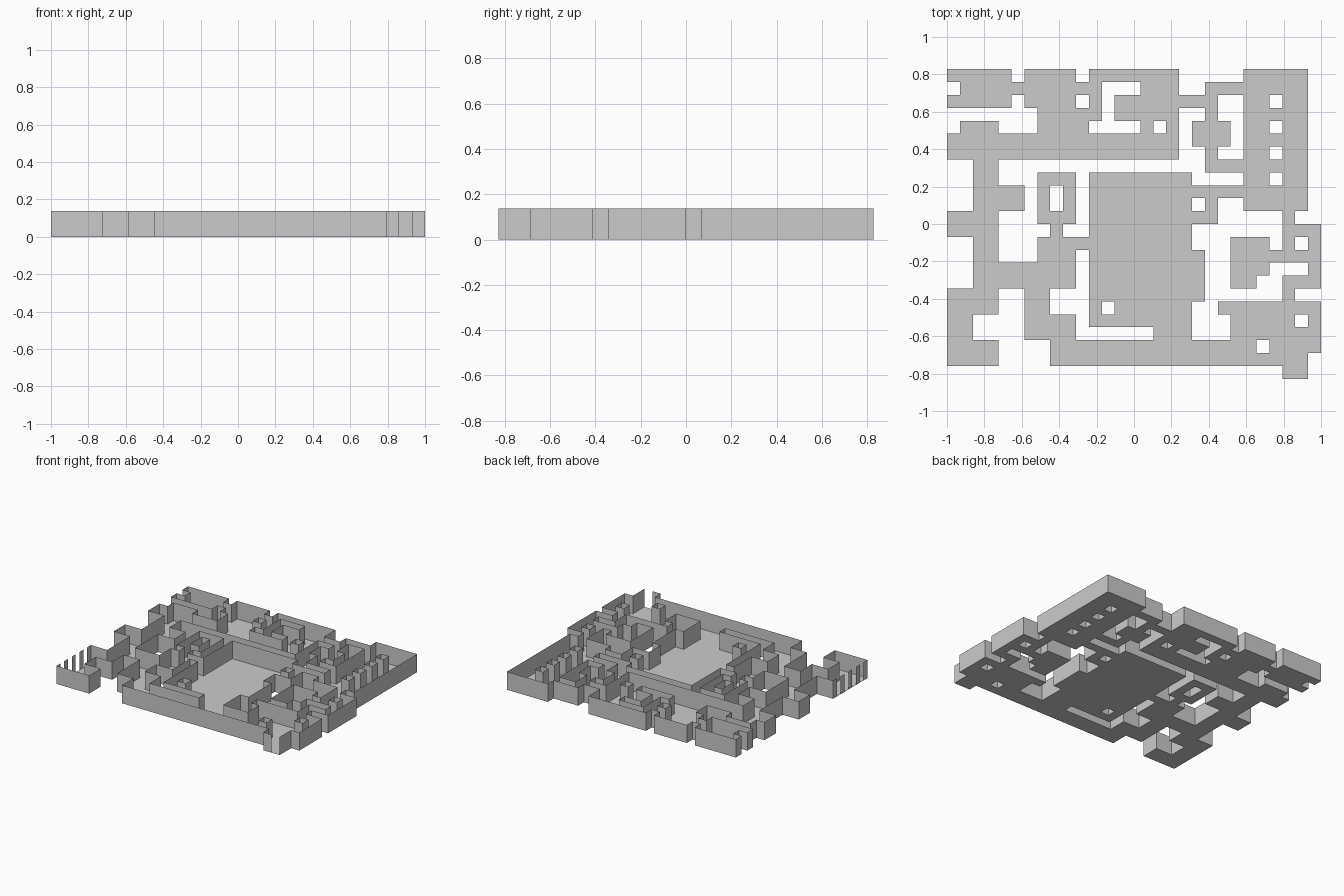
import bpy, bmesh

if "Cube" in bpy.data.objects:
    bpy.data.objects.remove(bpy.data.objects["Cube"])

# Maze on a grid of cells: column 0 at the left, row 0 at the back
COLS, ROWS = 29, 24
CELL = 2 / COLS
HEIGHT = 2 * CELL
cells = set()


def block(c0, r0, c1, r1):
    return {(c, r) for c in range(c0, c1) for r in range(r0, r1)}


def room(*bounds):
    cells.update(block(*bounds))


def pit(*bounds):
    cells.difference_update(block(*bounds))


def at(c, r, z=0.0):
    return ((c - COLS / 2) * CELL, (ROWS / 2 - r) * CELL, z)


def upright(a, b):
    return [at(*a), at(*b), at(*b, HEIGHT), at(*a, HEIGHT)]


def make_object(name, quads):
    bm = bmesh.new()
    for quad in quads:
        bm.faces.new([bm.verts.new(p) for p in quad])
    bmesh.ops.remove_doubles(bm, verts=bm.verts, dist=1e-4)
    mesh = bpy.data.meshes.new(name)
    bm.to_mesh(mesh)
    bm.free()
    bpy.context.collection.objects.link(bpy.data.objects.new(name, mesh))


# back left rooms and their links
room(0, 0, 5, 3)
pit(0, 1, 1, 2)
room(5, 1, 6, 2)
room(6, 0, 10, 3)
room(10, 1, 11, 2)
room(7, 3, 11, 5)

# back middle room above the long hall
room(11, 0, 18, 7)
pit(12, 1, 15, 2)
pit(12, 2, 13, 4)
pit(11, 4, 15, 5)
pit(16, 4, 17, 6)
room(0, 5, 18, 7)
room(1, 4, 4, 5)

# right hall with a row of pillars, and the small room beside it
room(23, 0, 28, 11)
for r in range(2, 9, 2):
    pit(25, r, 26, r + 1)
room(18, 2, 21, 3)
room(20, 1, 21, 8)
room(19, 4, 22, 6)
for r in (1, 7, 9):
    room(20, r, 23, r + 1)

# great hall in the centre
room(11, 8, 19, 20)
room(19, 14, 20, 18)
room(16, 20, 19, 21)
pit(12, 18, 13, 19)
room(19, 9, 21, 12)
pit(19, 10, 20, 11)

# left passage with side rooms
room(2, 7, 4, 17)
room(4, 9, 6, 11)
room(0, 11, 2, 13)
room(4, 15, 10, 17)
room(7, 8, 10, 12)
pit(8, 9, 9, 11)
room(8, 12, 9, 13)
room(7, 13, 10, 15)
room(10, 13, 11, 14)

# front left rooms
room(0, 17, 4, 23)
pit(2, 19, 4, 21)
room(6, 17, 8, 19)
room(6, 19, 10, 21)

# front hall, corner room and porch
room(8, 21, 28, 23)
room(22, 18, 29, 22)
room(21, 18, 22, 19)
pit(27, 19, 28, 20)
pit(24, 21, 25, 22)
room(26, 23, 28, 24)

# right side rooms
room(26, 11, 27, 12)
room(26, 12, 29, 17)
pit(27, 13, 28, 14)
pit(26, 15, 28, 16)
room(26, 17, 27, 18)
room(22, 13, 25, 16)
room(22, 16, 24, 17)
room(25, 14, 26, 15)

# floor tiles, and a thin wall on each side with no neighbour
DOOR = (27, 23)            # open at the front
BARRED = range(17, 23)     # rows whose left side is made of slats
floor, walls = [], []
for c, r in sorted(cells):
    nw, ne, se, sw = (c, r), (c + 1, r), (c + 1, r + 1), (c, r + 1)
    floor.append([at(*p) for p in (sw, se, ne, nw)])
    for dc, dr, a, b in ((0, 1, sw, se), (1, 0, se, ne),
                         (0, -1, ne, nw), (-1, 0, nw, sw)):
        door = (c, r) == DOOR and dr == 1
        barred = c == 0 and dc == -1 and r in BARRED
        if (c + dc, r + dr) not in cells and not door and not barred:
            walls.append(upright(a, b))

# evenly spaced slats along the barred stretch
gaps = 4
pitch = len(BARRED) / (gaps + 0.5)
slats = []
for k in range(gaps + 1):
    r = BARRED[0] + k * pitch
    slats.append(upright((0, r), (0, r + pitch / 2)))

make_object("floor", floor)
make_object("walls", walls)
make_object("barred_wall", slats)
